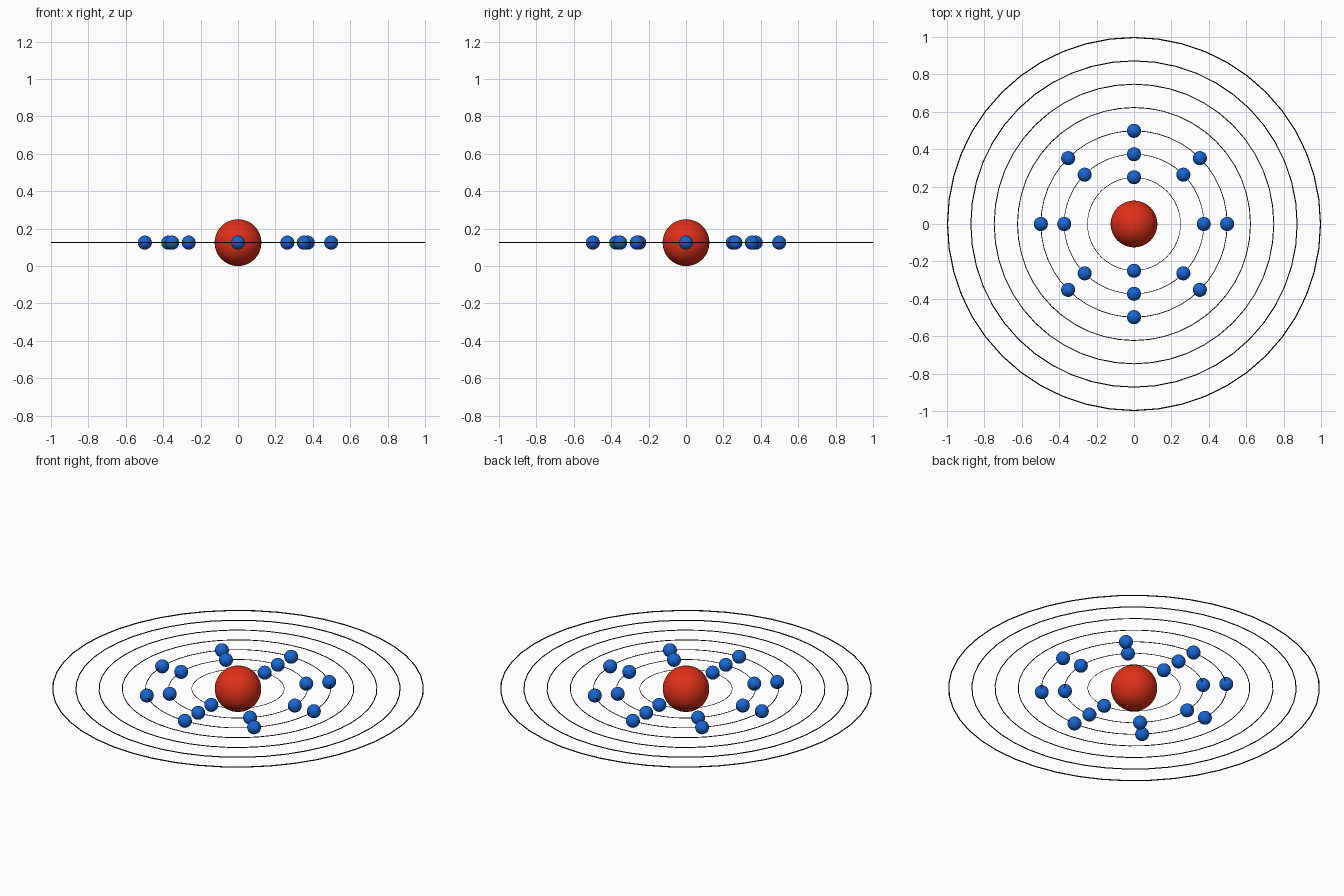
import bpy
from math import sin, cos, pi

if "Cube" in bpy.data.objects:
    bpy.data.objects.remove(bpy.data.objects["Cube"])

Z = 0.125  # height of the orbital plane


def material(name, color):
    m = bpy.data.materials.new(name)
    m.diffuse_color = color
    m.use_nodes = True
    m.node_tree.nodes["Principled BSDF"].inputs["Base Color"].default_value = m.diffuse_color
    return m


RED = material("red", (0.75, 0.03, 0.01, 1))
BLUE = material("blue", (0.01, 0.13, 0.65, 1))
BLACK = material("black", (0.0, 0.0, 0.0, 1))


def finish(name, mat):
    ob = bpy.context.object
    ob.name = name
    ob.data.materials.append(mat)
    bpy.ops.object.shade_smooth()


def ball(name, radius, location, mat, segments, rings):
    bpy.ops.mesh.primitive_uv_sphere_add(segments=segments, ring_count=rings,
                                         radius=radius, location=location)
    finish(name, mat)


# Nucleus
ball("nucleus", 0.125, (0, 0, Z), RED, 48, 24)

# Seven thin orbit rings, slightly thicker outwards
for i in range(7):
    r = 0.25 + 0.125 * i
    thick = 0.001 + 0.002 * r
    bpy.ops.mesh.primitive_torus_add(major_radius=r - thick, minor_radius=thick,
                                     major_segments=48, minor_segments=12,
                                     location=(0, 0, Z))
    finish(f"orbit_ring_{i + 1}", BLACK)

# Electrons spaced evenly on the three inner orbits
for shell, (r, count) in enumerate([(0.25, 2), (0.373, 8), (0.498, 8)], 1):
    for k in range(count):
        a = pi / 2 + 2 * pi * k / count
        ball(f"electron_{shell}_{k + 1}", 0.0375,
             (r * cos(a), r * sin(a), Z), BLUE, 32, 16)
